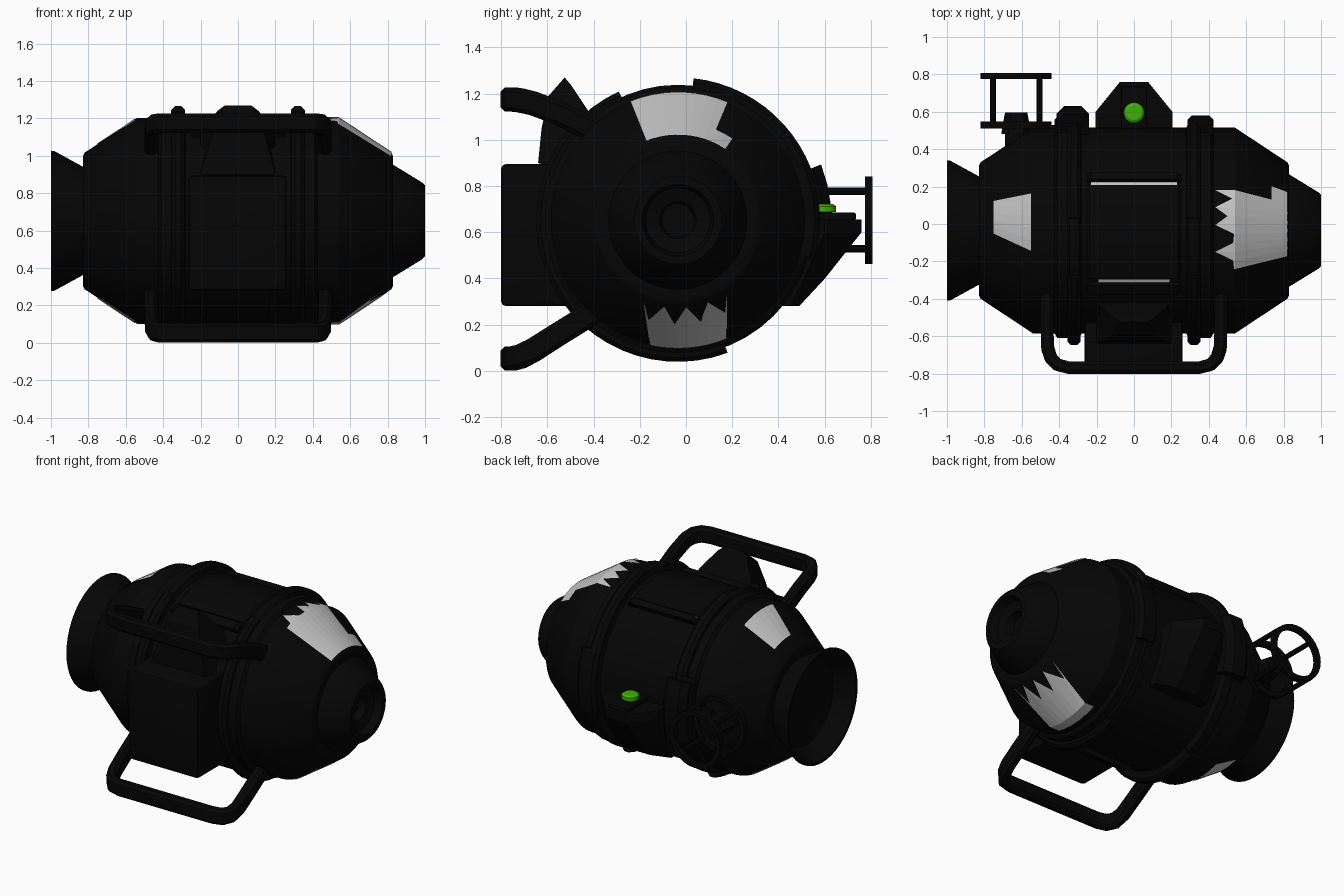
import bpy, bmesh, math
from mathutils import Vector

if "Cube" in bpy.data.objects:
    bpy.data.objects.remove(bpy.data.objects["Cube"])

CY, CZ = -0.035, 0.652   # axis of the drum, running along x


def material(name, rgb):
    m = bpy.data.materials.new(name)
    m.use_nodes = True
    m.diffuse_color = (*rgb, 1)
    m.node_tree.nodes["Principled BSDF"].inputs["Base Color"].default_value = (*rgb, 1)
    return m


BLACK = material("matte black", (0.0015, 0.0015, 0.0015))
SILVER = material("bare silver", (0.55, 0.55, 0.55))
GREEN = material("button green", (0.05, 0.44, 0.002))


def finish(name, bm, mat, smooth=True):
    me = bpy.data.meshes.new(name)
    bm.to_mesh(me)
    bm.free()
    me.materials.append(mat)
    ob = bpy.data.objects.new(name, me)
    bpy.context.collection.objects.link(ob)
    if smooth:
        bpy.ops.object.select_all(action="DESELECT")
        ob.select_set(True)
        bpy.context.view_layer.objects.active = ob
        bpy.ops.object.shade_smooth_by_angle(angle=math.radians(30))
    return ob


def loft(name, sections, mat=BLACK, closed=False, smooth=True):
    """Skin a list of equal-length closed sections."""
    bm = bmesh.new()
    rings = [[bm.verts.new(p) for p in s] for s in sections]
    n = len(rings[0])
    pairs = list(zip(rings, rings[1:])) + ([(rings[-1], rings[0])] if closed else [])
    for a, b in pairs:
        for i in range(n):
            j = (i + 1) % n
            bm.faces.new((a[i], a[j], b[j], b[i]))
    if not closed:
        bm.faces.new(rings[0])
        bm.faces.new(rings[-1])
    bmesh.ops.recalc_face_normals(bm, faces=bm.faces)
    return finish(name, bm, mat, smooth)


def polar(x, r, a):
    """Point on the drum; angle 0 is up and grows toward the back."""
    return Vector((x, CY + r * math.sin(a), CZ + r * math.cos(a)))


def lathe(name, profile, n=48):
    return loft(name, [[polar(x, r, 2 * math.pi * i / n) for i in range(n)]
                       for x, r in profile])


def box(name, lo, hi, bevel):
    bm = bmesh.new()
    bmesh.ops.create_cube(bm, size=1)
    lo, hi = Vector(lo), Vector(hi)
    for v in bm.verts:
        v.co = (lo + hi) / 2 + v.co * (hi - lo)
    bmesh.ops.bevel(bm, geom=bm.edges[:], offset=bevel, segments=2,
                    affect="EDGES", profile=0.5)
    return finish(name, bm, BLACK)


def cylinder(name, start, end, r1, r2=None, n=16, mat=BLACK):
    start, end = Vector(start), Vector(end)
    q = (end - start).to_track_quat("Z", "Y")
    ring = [Vector((math.cos(2 * math.pi * i / n), math.sin(2 * math.pi * i / n), 0))
            for i in range(n)]
    r2 = r1 if r2 is None else r2
    return loft(name, [[start + q @ (v * r1) for v in ring],
                       [end + q @ (v * r2) for v in ring]], mat)


# Drum: two tapered shells joined by ribs, symmetric about its middle
half = [(0.28, 0.55), (0.295, 0.586), (0.345, 0.586), (0.355, 0.575), (0.41, 0.575),
        (0.425, 0.55), (0.54, 0.55), (0.82, 0.365), (0.83, 0.345), (0.83, 0.29)]
lathe("drum", [(-x, r) for x, r in reversed(half)] + half)
# Nose with a dished end, and an open bell at the other end
lathe("nose", [(0.8, 0.305), (0.83, 0.3), (0.985, 0.205), (1, 0.19), (1, 0.155),
               (0.95, 0.14), (0.93, 0.08), (0.88, 0.07)])
lathe("bell", [(-0.8, 0.29), (-0.83, 0.29), (-0.985, 0.375), (-1, 0.375), (-1, 0.36),
               (-0.88, 0.285), (-0.85, 0.15)])


def drum_radius(x):
    x = abs(x)
    for (x0, r0), (x1, r1) in zip(half, half[1:]):
        if x0 <= x <= x1 and x1 > x0:
            return r0 + (r1 - r0) * (x - x0) / (x1 - x0)
    return half[0][1]


def patch(name, span, rows, n, end_span=None):
    """Worn metal skin; each row gives x by column, the last row may span other angles."""
    bm = bmesh.new()
    grid = []
    last = len(rows) - 1
    for i in range(n + 1):
        column = []
        for k, row in enumerate(rows):
            a0, a1 = end_span if end_span and k == last else span
            a = a0 + (a1 - a0) * i / n
            column.append(bm.verts.new(polar(row(i), drum_radius(row(i)) + 0.005, a)))
        grid.append(column)
    for c, d in zip(grid, grid[1:]):
        for k in range(last):
            bm.faces.new((c[k], c[k + 1], d[k + 1], d[k]))
    bm.normal_update()
    for f in bm.faces:
        if f.normal.dot(f.calc_center_median() - Vector((0, CY, CZ))) < 0:
            f.normal_flip()
    return finish(name, bm, SILVER, False)


def at(x):
    return lambda i: x


def teeth(tip, valley):
    return lambda i: valley if i % 2 == 0 else tip


PI = math.pi
ragged = [0.535, 0.53, 0.435, 0.53, 0.535, 0.435, 0.5, 0.435, 0.525, 0.435]
patch("worn_patch_right_top", (-0.38, 0.4), [lambda i: ragged[i], at(0.54), at(0.82)], 9)
patch("worn_patch_right_tooth", (0.4, 0.59), [at(0.735), at(0.82)], 2)
patch("worn_patch_right_bottom", (PI - 0.39, PI + 0.22),
      [at(0.47), at(0.54), teeth(0.7, 0.81)], 8, (PI - 0.6, PI + 0.41))
patch("worn_patch_left_top", (-0.2, 0.37), [at(-0.55), at(-0.75)], 5, (-0.04, 0.39))
patch("worn_patch_left_bottom", (PI - 0.3, PI + 0.25), [at(-0.55), at(-0.75)], 5)


def arc_block(name, x0, x1, r0, r1, a0, a1, n=12):
    """Curved block hugging the drum, with chamfered outer edges."""
    c = (r1 - r0) * 0.35
    shape = [(x0, r0), (x0, r1 - c), (x0 + c, r1), (x1 - c, r1), (x1, r1 - c), (x1, r0)]
    return loft(name, [[polar(x, r, a0 + (a1 - a0) * i / n) for x, r in shape]
                       for i in range(n + 1)])


# Clamp bands front and back, with wider blocks where they meet the hinge
for side, s in (("left", 1), ("right", -1)):
    x = s * 0.32
    arc_block(side + "_back_band", x - 0.037, x + 0.037, 0.56, 0.618, 0.11, 1.2)
    arc_block(side + "_front_band", x - 0.035, x + 0.035, 0.56, 0.613, -3.5, -0.43, 28)
    arc_block(side + "_clamp_block", s * 0.355 - 0.07, s * 0.355 + 0.07, 0.55, 0.615, 1.15, 1.85, 6)
arc_block("hinge_pad", -0.415, -0.24, 0.55, 0.665, 1.2, 1.85, 5)

# Top panel between two taller frames, with bare metal in the slots
arc_block("top_panel", -0.25, 0.25, 0.53, 0.561, -0.48, 0.45)
arc_block("panel_front_frame", -0.25, 0.25, 0.53, 0.588, -0.62, -0.523, 3)
arc_block("panel_back_frame", -0.25, 0.25, 0.53, 0.588, 0.488, 0.56, 3)
for name, w, a in (("front_slot", 0.19, -0.507), ("back_slot", 0.23, 0.472)):
    patch(name, (a - 0.016, a + 0.016), [at(-w), at(w)], 1)


def handle(name, heights):
    """Rounded U-shaped bar swept through points in front of the drum."""
    plan = [(0.465, -0.38), (0.465, -0.55), (0.462, -0.66), (0.445, -0.715),
            (0.41, -0.752), (0.35, -0.768)]
    path = [Vector((x, y, z)) for (x, y), z in zip(plan, heights)]
    path += [Vector((-p.x, p.y, p.z)) for p in reversed(path)]
    w, h, c = 0.034, 0.052, 0.018
    shape = [(w, h - c), (w - c, h), (c - w, h), (-w, h - c),
             (-w, c - h), (c - w, -h), (w - c, -h), (w, c - h)]
    sections = []
    for i, p in enumerate(path):
        t = (path[min(i + 1, len(path) - 1)] - path[max(i - 1, 0)]).normalized()
        side = t.cross(Vector((0, 0, 1))).normalized()
        up = side.cross(t)
        sections.append([p + side * a + up * b for a, b in shape])
    return loft(name, sections)


handle("top_handle", [1.03, 1.115, 1.157, 1.17, 1.175, 1.175])
handle("bottom_handle", [0.265, 0.16, 0.09, 0.062, 0.053, 0.053])

# Front equipment box and the tapered housing above and below it
box("front_box", (-0.265, -0.8, 0.28), (0.26, -0.45, 0.895), 0.02)
housing = [(-0.5, 0.85, 0.2), (-0.64, 0.9, 0.2), (-0.625, 1.05, 0.16), (-0.595, 1.19, 0.12),
           (-0.525, 1.27, 0.07), (-0.5, 1.24, 0.11), (-0.42, 1.12, 0.2), (-0.4, 0.95, 0.2)]
loft("front_housing", [[(s * w, y, z) for y, z, w in housing] for s in (-1, 1)], smooth=False)
arc_block("lower_front_block", -0.2, 0.2, 0.5, 0.58, -2.75, -2.2, 5)

# Rear bracket: a chamfered shelf tapering down into the drum
shelf = [(-0.205, 0.4), (-0.205, 0.6), (-0.075, 0.76), (0.075, 0.76), (0.205, 0.6), (0.205, 0.4)]


def shelf_level(z, depth):
    return [(x, 0.4 + (y - 0.4) * depth, z) for x, y in shelf]


loft("rear_shelf", [shelf_level(0.28, 0.25), shelf_level(0.4, 0.56), shelf_level(0.6, 1),
                    shelf_level(0.655, 1)], smooth=False)
box("rear_shelf_plate", (-0.07, 0.5, 0.65), (0.07, 0.735, 0.685), 0.008)
cylinder("button_base", (0, 0.595, 0.65), (0, 0.595, 0.69), 0.04)
cylinder("button", (0, 0.595, 0.688), (0, 0.595, 0.712), 0.055, mat=GREEN)
cylinder("button_cap", (0, 0.595, 0.712), (0, 0.595, 0.722), 0.055, 0.04, mat=GREEN)

# Valve cage: two hoops joined by four rods around a stubby valve
WX, WZ = -0.63, 0.652


def hoop(name, y0, y1, r0, r1, n=28):
    sections = []
    for i in range(n):
        a = 2 * math.pi * i / n
        sections.append([(WX + r * math.cos(a), y, WZ + r * math.sin(a))
                         for r, y in ((r0, y0), (r1, y0), (r1, y1), (r0, y1))])
    return loft(name, sections, closed=True)


hoop("outer_hoop", 0.775, 0.808, 0.158, 0.19)
hoop("inner_hoop", 0.51, 0.548, 0.158, 0.19)
for i in range(4):
    a = PI / 4 + i * PI / 2
    x, z = WX + 0.176 * math.cos(a), WZ + 0.176 * math.sin(a)
    cylinder("cage_rod", (x, 0.52, z), (x, 0.79, z), 0.016, n=8)
cylinder("valve_stem", (WX, 0.38, WZ), (WX, 0.56, WZ), 0.06, n=12)
cylinder("valve_nut", (WX, 0.48, WZ), (WX, 0.595, WZ), 0.08, 0.06, n=6)
box("cage_mount", (-0.56, 0.4, 0.58), (-0.3, 0.53, 0.72), 0.01)
